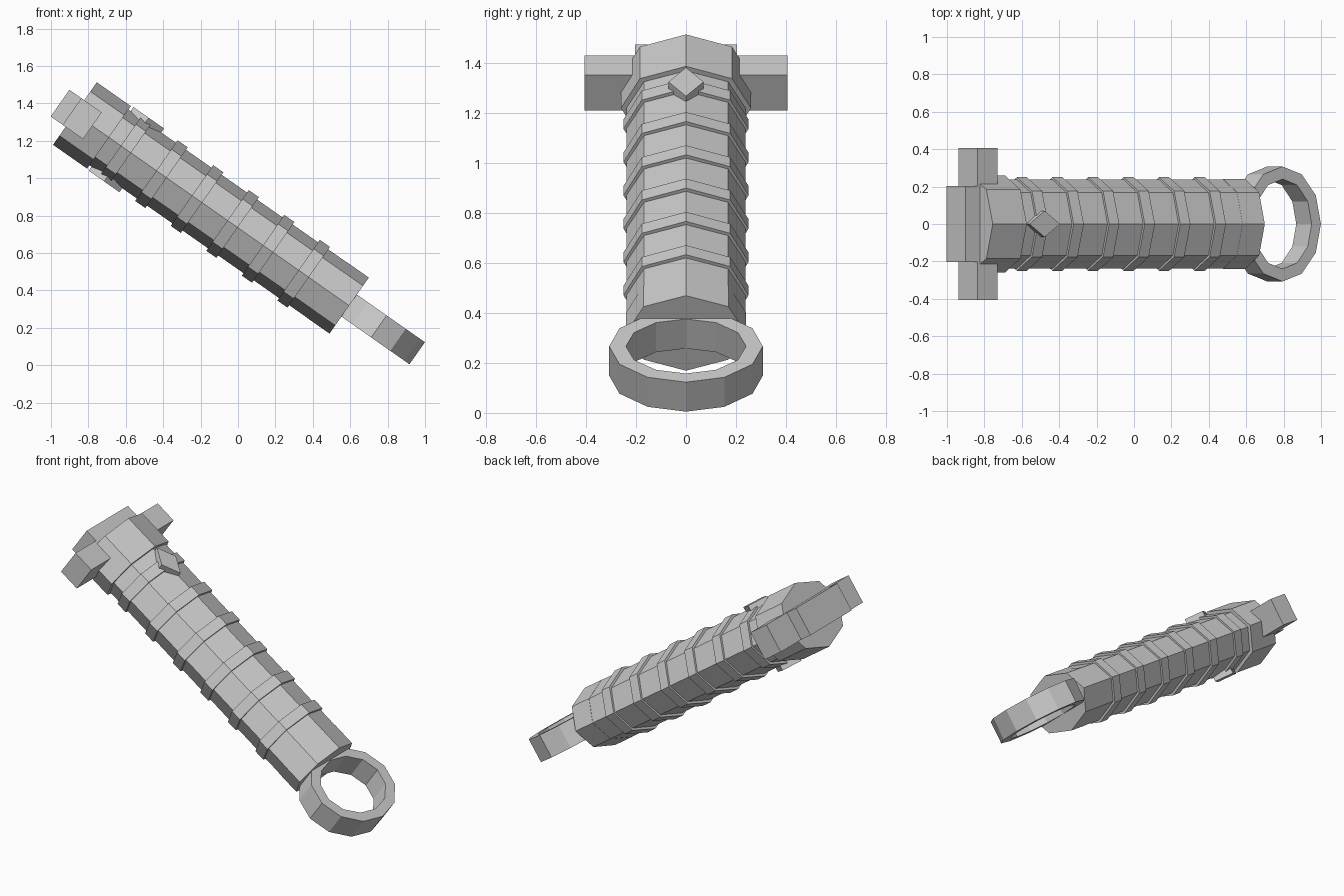
import bpy, bmesh
from math import sin, cos, pi, radians
from mathutils import Matrix, Vector

if "Cube" in bpy.data.objects:
    bpy.data.objects.remove(bpy.data.objects["Cube"])

# Parts are built along local X (hilt axis), then tilted 35 degrees
TILT = Matrix.Rotation(radians(35), 4, 'Y') @ Matrix.Translation((0, 0, 0.602))


def finish(name, bm):
    bmesh.ops.recalc_face_normals(bm, faces=bm.faces)
    bm.transform(TILT)
    mesh = bpy.data.meshes.new(name)
    bm.to_mesh(mesh)
    bm.free()
    obj = bpy.data.objects.new(name, mesh)
    bpy.context.collection.objects.link(obj)
    return obj


def octagon(name, u0, u1, ry, rv):
    """Flattened octagonal prism along the hilt axis, ridge on top."""
    bm = bmesh.new()
    ends = [[bm.verts.new((u, ry * sin(i * pi / 4), rv * cos(i * pi / 4)))
             for i in range(8)] for u in (u0, u1)]
    for i in range(8):
        j = (i + 1) % 8
        bm.faces.new((ends[0][i], ends[0][j], ends[1][j], ends[1][i]))
    for end in ends:
        bm.faces.new(end)
    return finish(name, bm)


def box(name, u0, u1, hy, hv):
    bm = bmesh.new()
    bmesh.ops.create_cube(bm, size=1)
    bmesh.ops.scale(bm, vec=(u1 - u0, 2 * hy, 2 * hv), verts=bm.verts)
    bmesh.ops.translate(bm, vec=((u0 + u1) / 2, 0, 0), verts=bm.verts)
    return finish(name, bm)


# Grip, collar and end cap
octagon("grip", -1.40, 0.17, 0.238, 0.182)
octagon("collar", -1.486, -1.264, 0.26, 0.204)
octagon("end_cap", 0.16, 0.304, 0.240, 0.183)

# Raised grip bands
for k in range(6):
    u = -1.153 + 0.232 * k
    octagon(f"grip_band_{k + 1}", u - 0.033, u + 0.033, 0.25, 0.198)

# Cross guard and centre block
box("cross_guard", -1.505, -1.372, 0.405, 0.087)
box("guard_block", -1.583, -1.40, 0.203, 0.087)

# Diamond studs on top and underside
for name, side in (("stud_top", 1), ("stud_bottom", -1)):
    bm = bmesh.new()
    low, high = [[bm.verts.new((-1.15 + a, b, side * v)) for a, b in
                  ((0.1, 0), (0, 0.07), (-0.1, 0), (0, -0.07))] for v in (0.12, 0.208)]
    bm.faces.new(low)
    bm.faces.new(high)
    for i in range(4):
        j = (i + 1) % 4
        bm.faces.new((low[i], low[j], high[j], high[i]))
    finish(name, bm)

# Oval twelve-sided pommel ring
bm = bmesh.new()
rings = [[bm.verts.new((0.498 + ru * cos(i * pi / 6), ry * sin(i * pi / 6), v))
          for i in range(12)]
         for ru, ry, v in ((0.25, 0.307, -0.072), (0.25, 0.307, 0.072),
                           (0.19, 0.24, 0.072), (0.19, 0.24, -0.072))]
for r in range(4):
    a, b = rings[r], rings[(r + 1) % 4]
    for i in range(12):
        j = (i + 1) % 12
        bm.faces.new((a[i], a[j], b[j], b[i]))
finish("pommel_ring", bm)
